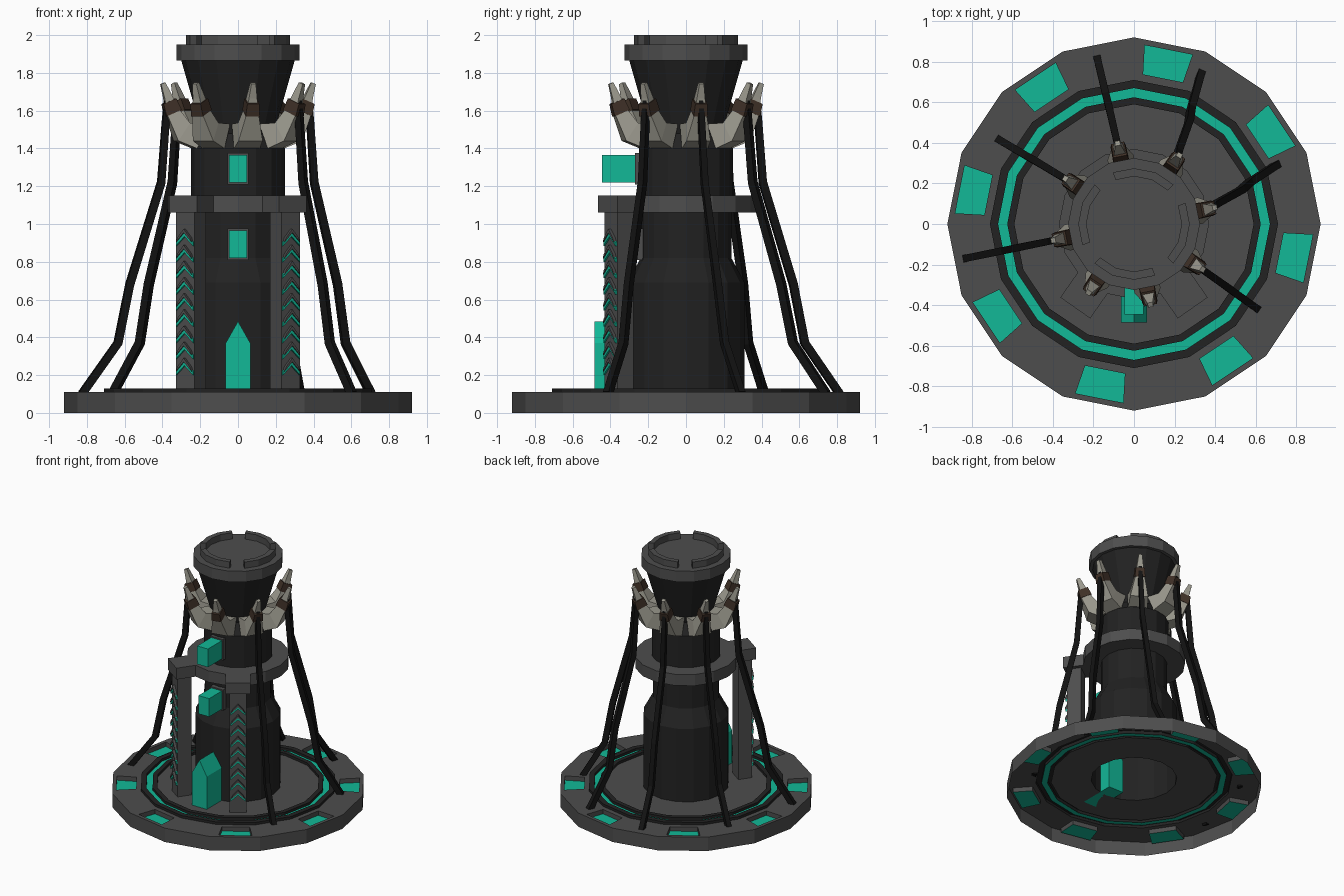
import bpy, bmesh
from math import sin, cos, pi, radians
from mathutils import Vector, Matrix

if "Cube" in bpy.data.objects:
    bpy.data.objects.remove(bpy.data.objects["Cube"])

N = 16


def mat(name, r, g, b):
    m = bpy.data.materials.new(name)
    m.diffuse_color = (r, g, b, 1)
    m.use_nodes = True
    m.node_tree.nodes["Principled BSDF"].inputs["Base Color"].default_value = m.diffuse_color
    return m


STONE = mat("stone", .075, .075, .075)
DARK = mat("dark_stone", .016, .016, .016)
GLOW = mat("green_glow", .006, .48, .31)
BONE = mat("bone", .33, .32, .27)
LEATHER = mat("leather", .05, .03, .02)
BLACK = mat("cable_black", .006, .006, .006)


def make(name, verts, faces, material, matrix=None):
    me = bpy.data.meshes.new(name)
    me.from_pydata(verts, [], faces)
    bm = bmesh.new()
    bm.from_mesh(me)
    bmesh.ops.recalc_face_normals(bm, faces=bm.faces)
    bm.to_mesh(me)
    bm.free()
    me.materials.append(material)
    ob = bpy.data.objects.new(name, me)
    bpy.context.collection.objects.link(ob)
    if matrix:
        ob.matrix_world = matrix
    return ob


def polar(r, deg, z):
    return (r * cos(radians(deg)), r * sin(radians(deg)), z)


def lathe(name, prof, material, closed=False, start=0, segs=N):
    """Revolve (r, z) profile over segs of the N sides."""
    full = segs == N
    cols = N if full else segs + 1
    p = len(prof)
    verts = [polar(r, (start + i) * 360 / N, z) for i in range(cols) for r, z in prof]
    faces = []
    for i in range(segs):
        a, b = i * p, ((i + 1) % cols) * p
        for j in range(p if closed else p - 1):
            k = (j + 1) % p
            faces.append((a + j, b + j, b + k, a + k))
    if not full:
        faces += [tuple(range(p)), tuple(range((cols - 1) * p, cols * p))]
    return make(name, verts, faces, material)


def loft(name, rings, material, matrix=None):
    """Skin between rings of four points, capped at both ends."""
    verts = [v for ring in rings for v in ring]
    faces = [(0, 1, 2, 3), tuple(len(verts) - 4 + i for i in range(4))]
    for s in range(len(rings) - 1):
        for i in range(4):
            j = (i + 1) % 4
            faces.append((s * 4 + i, s * 4 + j, s * 4 + 4 + j, s * 4 + 4 + i))
    return make(name, verts, faces, material, matrix)


def box(name, x, y, z, material, matrix=None):
    rings = [[(x[0], y[0], h), (x[1], y[0], h), (x[1], y[1], h), (x[0], y[1], h)] for h in z]
    return loft(name, rings, material, matrix)


def prism(name, outline, y0, y1, material, matrix=None):
    """Extrude an (x, z) outline along y."""
    n = len(outline)
    verts = [(x, y, z) for y in (y0, y1) for x, z in outline]
    faces = [tuple(range(n)), tuple(range(n, 2 * n))]
    faces += [(i, (i + 1) % n, n + (i + 1) % n, n + i) for i in range(n)]
    return make(name, verts, faces, material, matrix)


# Base: open underneath, with recessed panels in every other sector
lathe("base_rim", [(.92, 0), (.92, .11)], STONE)
lathe("base_floor", [(.60, .11), (.31, .11)], STONE)
for k in range(N):
    a0, a1 = k * 22.5, (k + 1) * 22.5
    outer = [polar(.71, a0, .11), polar(.92, a0, .11), polar(.92, a1, .11), polar(.71, a1, .11)]
    if k % 2 == 0:
        make("base_sector", outer, [(0, 1, 2, 3)], STONE)
        continue
    rot = Matrix.Rotation(radians(a0 + 11.25), 3, 'Z')
    quad = [(.732, -.1), (.875, -.12), (.875, .12), (.732, .1)]
    lip = [rot @ Vector((x, y, .11)) for x, y in quad]
    floor = [rot @ Vector((x, y, .075)) for x, y in quad]
    faces = [(o + i, o + (i + 1) % 4, o + 4 + (i + 1) % 4, o + 4 + i) for o in (0, 4) for i in range(4)]
    make("base_sector_recess", outer + lip + floor, faces, STONE)
    make("base_panel_glow", floor, [(0, 1, 2, 3)], GLOW)

# Raised ring with a glowing channel
lathe("ring_outer", [(.71, .11), (.71, .13), (.67, .13), (.67, .105)], DARK)
lathe("ring_inner", [(.625, .105), (.625, .13), (.59, .13), (.59, .11)], DARK)
lathe("ring_glow", [(.67, .11), (.625, .11)], GLOW)

# Tower body, collar, crown rim and battlements
lathe("tower_body", [(.31, .11), (.31, .69), (.24, .82), (.24, 1.06), (.25, 1.15), (.25, 1.4),
                     (.19, 1.48), (.30, 1.865)], DARK)
lathe("tower_collar", [(.24, 1.06), (.37, 1.06), (.37, 1.15), (.24, 1.15)], STONE)
lathe("crown_rim", [(.29, 1.865), (.325, 1.865), (.325, 1.95), (0, 1.95)], STONE)
for q in range(4):
    lathe("battlement", [(.235, 1.95), (.275, 1.95), (.275, 2.0), (.235, 2.0)], STONE,
          True, 2 + 4 * q, 3)

# Door and projecting windows on the front
prism("door", [(-.065, .11), (.065, .11), (.065, .37), (0, .485), (-.065, .37)], -.485, -.2, GLOW)
for z in (.82, 1.22):
    box("window", (-.047, .047), (-.445 if z > 1 else -.43, -.2), (z, z + .145), GLOW)
    for s in (-1, 1):
        box("window_frame_side", sorted((s * .047, s * .056)), (-.27, -.2), (z - .01, z + .155), STONE)
    for h in (z - .01, z + .145):
        box("window_frame_bar", (-.047, .047), (-.27, -.2), (h, h + .01), STONE)

# Two front pillars with caps and chevrons
for s in (-1, 1):
    m = Matrix.Rotation(radians(35 * s), 4, 'Z')
    box("pillar", (-.06, .06), (-.485, -.38), (.11, 1.06), STONE, m)
    box("pillar_cap", (-.09, .09), (-.505, -.3), (1.06, 1.15), STONE, m)
    for i in range(9):
        z = .2 + i * .0855
        for name, lo, hi, y, c in (("chevron_plate", .02, .06, -.503, STONE),
                                   ("chevron_glow", 0, .02, -.496, GLOW)):
            prism(name, [(-.055, z + lo), (0, z + lo + .05), (.055, z + lo),
                         (.055, z + hi), (0, z + hi + .05), (-.055, z + hi)][:6]
                  if name == "chevron_glow" else
                  [(-.05, z + lo), (0, z + lo + .05), (.05, z + lo),
                   (.04, z + hi - .015), (0, z + hi + .03), (-.04, z + hi - .015)],
                  y, -.48, c, m)


def claw_ring(inner, outer, w0, w1):
    (r0, z0), (r1, z1) = inner, outer
    return [(r0, -w0, z0), (r0, w0, z0), (r1, w1, z1), (r1, -w1, z1)]


# Bone claws with leather bindings
for k in range(8):
    m = Matrix.Rotation(radians(11.5 + 45 * k), 4, 'Z')
    loft("claw", [claw_ring((.18, 1.53), (.235, 1.40), .07, .07),
                  claw_ring((.27, 1.535), (.335, 1.44), .055, .065),
                  claw_ring((.325, 1.61), (.385, 1.57), .035, .035),
                  claw_ring((.36, 1.68), (.40, 1.665), .026, .022),
                  claw_ring((.395, 1.75), (.418, 1.74), .014, .012)], BONE, m)
    loft("claw_binding", [claw_ring((.312, 1.605), (.392, 1.57), .04, .038),
                          claw_ring((.34, 1.665), (.408, 1.635), .035, .032)], LEATHER, m)

# Cables from the claws down to the base: start angle, end angle, end radius
for a0, a1, end in ((11.5, 22.5, .76), (56.5, 66, .81), (101.5, 102.5, .83),
                    (146.5, 148, .78), (191.5, 191.5, .84), (-33.5, -34.5, .73)):
    path = [(0, .385, 1.66, .012), (.05, .39, 1.55, .018), (.2, .415, 1.22, .019),
            (.55, .415 + (end - .415) * .4, .68, .02),
            (.75, .415 + (end - .415) * .55, .37, .02), (1, end, .105, .02)]
    rings = []
    for t, r, z, w in path:
        rot = Matrix.Rotation(radians(a0 + (a1 - a0) * t), 3, 'Z')
        rings.append([rot @ Vector((r + dx * w, dy * w, z + dx * w * .4))
                      for dx, dy in ((-1, -.9), (1, -.9), (1, .9), (-1, .9))])
    loft("cable", rings, BLACK)
